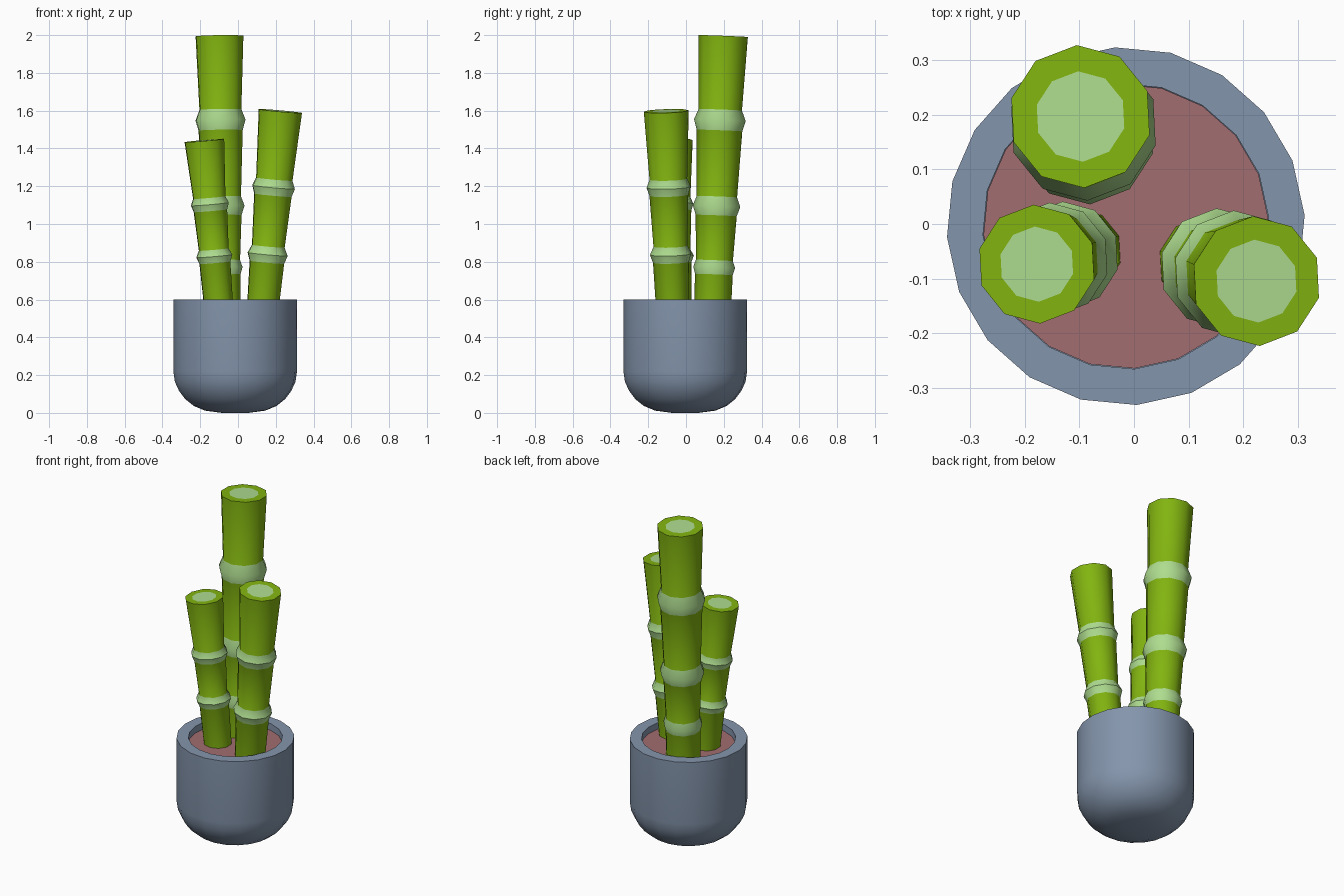
import bpy, bmesh, math
from mathutils import Vector

if "Cube" in bpy.data.objects:
    bpy.data.objects.remove(bpy.data.objects["Cube"])


def material(name, srgb):
    m = bpy.data.materials.new(name)
    lin = [((c / 255 + 0.055) / 1.055) ** 2.4 for c in srgb]
    m.diffuse_color = (*lin, 1)
    m.use_nodes = True
    m.node_tree.nodes["Principled BSDF"].inputs["Base Color"].default_value = m.diffuse_color
    return m


GREEN = material("bamboo green", (130, 180, 16))
PALE = material("pale green", (174, 220, 143))
POT = material("pot blue grey", (132, 149, 172))
SOIL = material("soil red brown", (162, 109, 112))


def lathe(name, profile, sides, turn, base, lean, mats, cap_end=True, cap_start=True, angle=38):
    """Loft rings (radius, height, material index of the band above) along a leaning axis."""
    bm = bmesh.new()
    axis = Vector((lean[0], lean[1], 1))
    rot = Vector((0, 0, 1)).rotation_difference(axis)
    rings = []
    for r, z, _ in profile:
        c = Vector((base[0], base[1], 0)) + axis * z
        ring = []
        for i in range(sides):
            a = math.radians(turn) + math.tau * i / sides
            ring.append(bm.verts.new(c + rot @ Vector((r * math.cos(a), r * math.sin(a), 0))))
        rings.append(ring)
    for k in range(len(rings) - 1):
        lo, hi = rings[k], rings[k + 1]
        for i in range(sides):
            j = (i + 1) % sides
            f = bm.faces.new((lo[i], lo[j], hi[j], hi[i]))
            f.material_index = profile[k][2]
    if cap_start:
        bm.faces.new(rings[0][::-1]).material_index = profile[0][2]
    if cap_end:
        bm.faces.new(rings[-1]).material_index = profile[-1][2]
    me = bpy.data.meshes.new(name)
    bm.to_mesh(me)
    bm.free()
    for m in mats:
        me.materials.append(m)
    me.shade_smooth()
    me.set_sharp_from_angle(angle=math.radians(angle))
    ob = bpy.data.objects.new(name, me)
    bpy.context.collection.objects.link(ob)
    return ob


# Pot: rounded bowl base, straight wall, rim and inner wall
CENTRE = (-0.015, -0.004)
pot = [(0.07, 0.0, 0), (0.16, 0.012, 0), (0.22, 0.037, 0), (0.265, 0.073, 0), (0.298, 0.117, 0),
       (0.32, 0.165, 0), (0.328, 0.22, 0), (0.328, 0.6, 0), (0.262, 0.6, 0), (0.262, 0.52, 0)]
lathe("pot", pot, 20, 3.5, CENTRE, (0, 0), [POT], cap_end=False)

# Soil disc just below the rim
lathe("soil", [(0.261, 0.53, 0), (0.261, 0.56, 0)], 20, 3.5, CENTRE, (0, 0), [SOIL])


def stalk(name, base, lean, nodes, r_base, segments, top_z, r_top, r_core):
    """nodes: (z, bulge radius, height); segments: radius below and above each node."""
    prof = [(r_base, 0.53, 0)]
    for (z, r, h), (below, above) in zip(nodes, segments):
        prof += [(below, z - h / 2, 1), (r, z, 1), (above, z + h / 2, 0)]
    prof += [(r_top, top_z, 0), (r_core, top_z, 1)]   # cut top with pale core
    lathe(name, prof, 10, 21, base, lean, [GREEN, PALE])


# Three bamboo stalks; base is where the axis meets z = 0
stalk("back_stalk", (-0.074, 0.119), (-0.012, 0.039),
      [(0.77, 0.111, 0.075), (1.095, 0.126, 0.1), (1.55, 0.137, 0.11)],
      0.098, [(0.1, 0.098), (0.109, 0.107), (0.121, 0.115)], 1.995, 0.131, 0.083)
stalk("right_stalk", (0.082, -0.055), (0.089, -0.031),
      [(0.84, 0.110, 0.085), (1.195, 0.117, 0.085)],
      0.086, [(0.095, 0.09), (0.103, 0.1)], 1.598, 0.119, 0.076)
stalk("left_stalk", (-0.054, -0.036), (-0.086, -0.026),
      [(0.83, 0.099, 0.07), (1.105, 0.104, 0.07)],
      0.079, [(0.085, 0.082), (0.092, 0.089)], 1.442, 0.109, 0.069)
